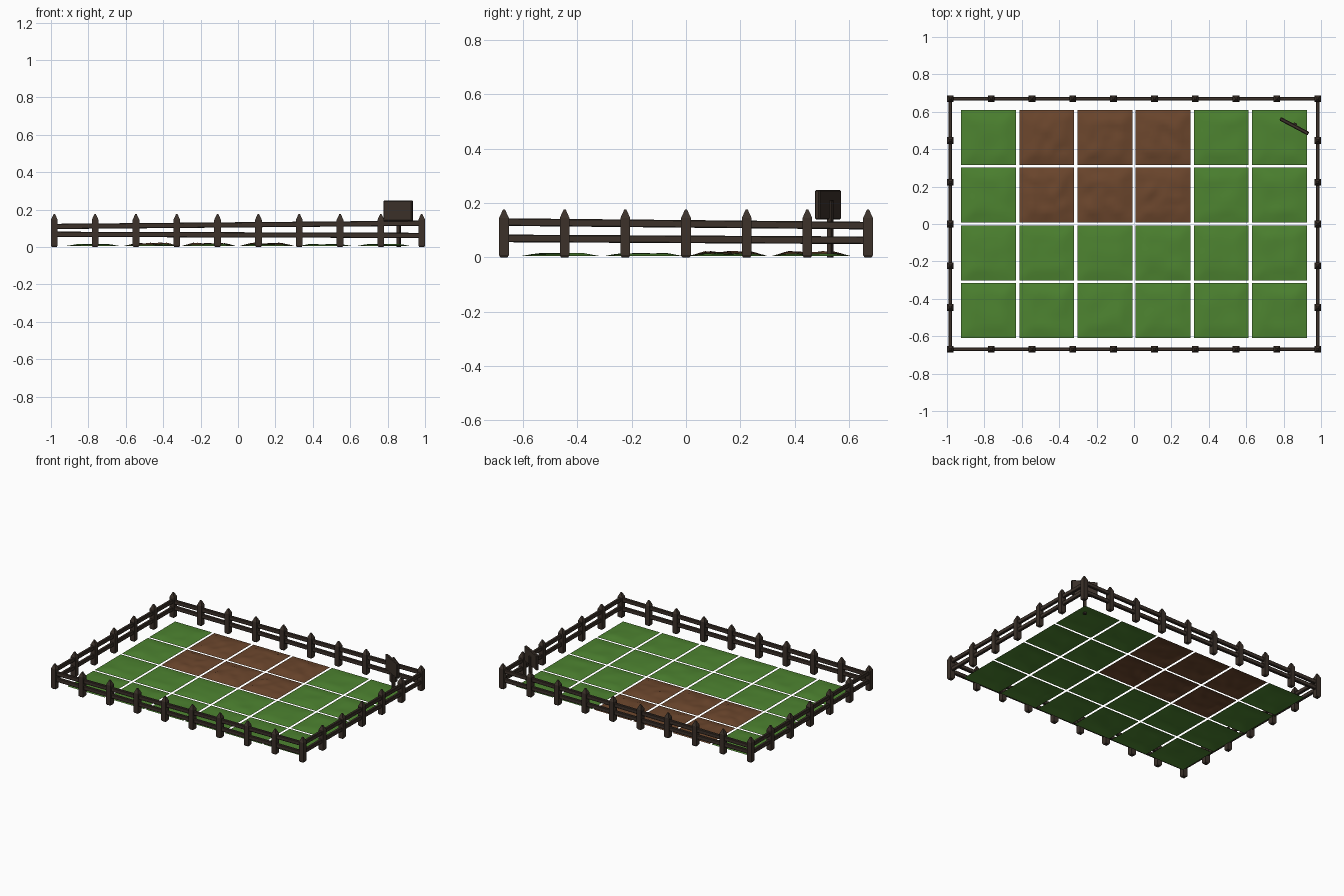
import bpy, bmesh, math, random
from mathutils import Matrix, Vector, noise

if "Cube" in bpy.data.objects:
    bpy.data.objects.remove(bpy.data.objects["Cube"])

random.seed(4)


def material(name, rgb):
    m = bpy.data.materials.new(name)
    m.diffuse_color = (*rgb, 1)
    m.use_nodes = True
    m.node_tree.nodes["Principled BSDF"].inputs["Base Color"].default_value = m.diffuse_color
    return m


WOOD = material("dark_wood", (0.045, 0.031, 0.023))
GRASS = material("grass", (0.075, 0.23, 0.03))
SOIL = material("soil", (0.15, 0.062, 0.026))


def finish(bm, name, mat, smooth=False):
    bmesh.ops.recalc_face_normals(bm, faces=bm.faces)
    me = bpy.data.meshes.new(name)
    bm.to_mesh(me)
    bm.free()
    me.materials.append(mat)
    for p in me.polygons:
        p.use_smooth = smooth
    ob = bpy.data.objects.new(name, me)
    bpy.context.collection.objects.link(ob)
    return ob


def box(name, size, loc, rot=None, bevel=0.0):
    bm = bmesh.new()
    bmesh.ops.create_cube(bm, size=1, matrix=Matrix.Diagonal((*size, 1)))
    if bevel:
        bmesh.ops.bevel(bm, geom=bm.edges[:], offset=bevel, segments=1, affect='EDGES')
    m = Matrix.Translation(loc) @ (rot or Matrix.Identity(4))
    bmesh.ops.transform(bm, matrix=m, verts=bm.verts)
    return finish(bm, name, WOOD)


# fence post: square rings stacked into a pointed stake
def post(x, y):
    bm = bmesh.new()
    rings = []
    for z, r in ((0, 0.013), (0.008, 0.018), (0.145, 0.018), (0.176, 0.004)):
        rings.append([bm.verts.new((x + sx * r, y + sy * r, z))
                      for sx, sy in ((-1, -1), (1, -1), (1, 1), (-1, 1))])
    for a, b in zip(rings, rings[1:]):
        for i in range(4):
            j = (i + 1) % 4
            bm.faces.new((a[i], a[j], b[j], b[i]))
    bm.faces.new(rings[0])
    bm.faces.new(rings[-1])
    finish(bm, "fence_post", WOOD)


# rail: slim plank running between two points
def rail(a, b, height=0.028):
    a, b = Vector(a), Vector(b)
    d = b - a
    yaw = math.atan2(d.y, d.x)
    pitch = -math.atan2(d.z, math.hypot(d.x, d.y))
    rot = Matrix.Rotation(yaw, 4, 'Z') @ Matrix.Rotation(pitch, 4, 'Y')
    box("fence_rail", (d.length, 0.02, height), (a + b) / 2, rot, 0.003)


X, Y = 0.982, 0.67
for i in range(10):
    for s in (-1, 1):
        post(-X + 2 * X * i / 9, s * Y)
for i in range(1, 6):
    for s in (-1, 1):
        post(s * X, -Y + 2 * Y * i / 6)

# rails lean slightly, as hand-built ones do
for s in (-1, 1):
    rail((-X, s * Y, 0.110), (X, s * Y, 0.127))
    rail((-X, s * Y, 0.068), (X, s * Y, 0.062))
    rail((s * X, -Y, 0.130), (s * X, Y, 0.117))
    rail((s * X, -Y, 0.070), (s * X, Y, 0.063))


# ground tile: low bumpy mound falling to the ground at its rim
def tile(cx, cy, soil):
    bm = bmesh.new()
    bmesh.ops.create_grid(bm, x_segments=14, y_segments=14, size=0.147)
    base, amp, freq = (0.017, 0.010, 16) if soil else (0.013, 0.005, 9)
    for v in bm.verts:
        edge = 0.147 - max(abs(v.co.x), abs(v.co.y))
        fall = min(1, edge / 0.06)
        v.co.x += cx
        v.co.y += cy
        n = noise.noise(Vector((v.co.x * freq, v.co.y * freq, 3.1)))
        v.co.z = 0.005 + (base - 0.005 + amp * n) * fall
    finish(bm, "soil_tile" if soil else "grass_tile", SOIL if soil else GRASS, True)


for i in range(6):
    for j in range(4):
        tile((i - 2.5) * 0.311, (j - 1.5) * 0.308, 1 <= i <= 3 and j >= 2)

# signpost in the back right corner, board turned about 28 degrees
turn = Matrix.Rotation(math.radians(-28), 4, 'Z')
box("sign_post", (0.02, 0.02, 0.21), (0.86, 0.531, 0.105), turn, 0.002)
box("sign_board", (0.172, 0.02, 0.108), (0.857, 0.523, 0.194), turn, 0.004)
